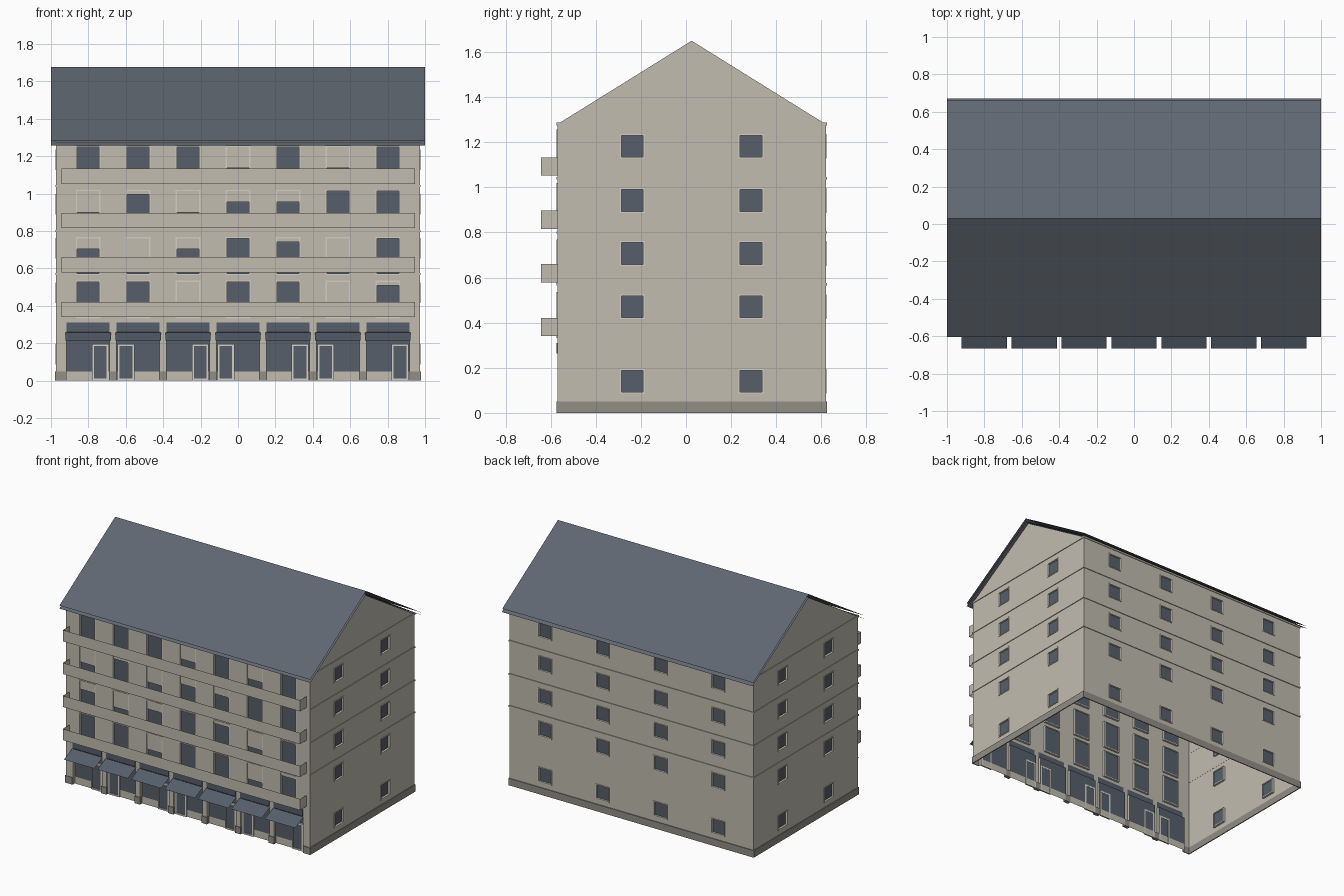
import bpy, bmesh
from mathutils import Vector

cube = bpy.data.objects.get("Cube")
if cube:
    bpy.data.objects.remove(cube)


def material(name, r, g, b):
    """Flat colour given as sRGB bytes."""
    lin = [((c / 255 + 0.055) / 1.055) ** 2.4 for c in (r, g, b)] + [1]
    m = bpy.data.materials.new(name)
    m.use_nodes = True
    m.diffuse_color = lin
    m.node_tree.nodes["Principled BSDF"].inputs["Base Color"].default_value = lin
    return m


WALL = material("wall plaster", 193, 188, 175)
TRIM = material("pale frame", 212, 208, 197)
GLASS = material("window glass", 86, 95, 106)
ROOF = material("roof slate", 96, 103, 113)
AWNING = material("awning cloth", 86, 95, 107)
PLINTH = material("plinth stone", 145, 142, 134)

HALF_X, HALF_Y, MID_Y, TOP = 0.972, 0.595, 0.025, 1.28

# Each side: centre, tangent, outward normal, half width
SIDES = {
    "front": (Vector((0, MID_Y - HALF_Y, 0)), Vector((1, 0, 0)), Vector((0, -1, 0)), HALF_X),
    "back": (Vector((0, MID_Y + HALF_Y, 0)), Vector((-1, 0, 0)), Vector((0, 1, 0)), HALF_X),
    "left": (Vector((HALF_X, MID_Y, 0)), Vector((0, 1, 0)), Vector((1, 0, 0)), HALF_Y),
    "right": (Vector((-HALF_X, MID_Y, 0)), Vector((0, -1, 0)), Vector((-1, 0, 0)), HALF_Y),
}


class Part:
    """Collects faces for one object, placed in the frame of a facade."""

    def __init__(self, name, mat, side="front"):
        self.name, self.mat, self.bm = name, mat, bmesh.new()
        self.c, self.t, self.n, self.half = SIDES[side]

    def at(self, u, z, d):
        return self.c + self.t * u + self.n * d + Vector((0, 0, z))

    def face(self, points):
        self.bm.faces.new([self.bm.verts.new(p) for p in points])

    def quad(self, u0, u1, z0, z1, d=0):
        self.face([self.at(u0, z0, d), self.at(u1, z0, d), self.at(u1, z1, d), self.at(u0, z1, d)])

    def box(self, u0, u1, z0, z1, d0, d1):
        vs = bmesh.ops.create_cube(self.bm, size=1)["verts"]
        for v in vs:
            x, y, z = v.co
            v.co = self.at(u1 if x > 0 else u0, z1 if z > 0 else z0, d1 if y > 0 else d0)
        bmesh.ops.recalc_face_normals(self.bm, faces=list({f for v in vs for f in v.link_faces}))

    def ring(self, u0, u1, z0, z1, w, d0, d1):
        self.box(u0, u0 + w, z0, z1, d0, d1)
        self.box(u1 - w, u1, z0, z1, d0, d1)
        self.box(u0 + w, u1 - w, z0, z0 + w, d0, d1)
        self.box(u0 + w, u1 - w, z1 - w, z1, d0, d1)

    def done(self):
        bmesh.ops.remove_doubles(self.bm, verts=self.bm.verts, dist=1e-5)
        me = bpy.data.meshes.new(self.name)
        self.bm.to_mesh(me)
        self.bm.free()
        me.materials.append(self.mat)
        ob = bpy.data.objects.new(self.name, me)
        bpy.context.scene.collection.objects.link(ob)
        return ob


def wall(side, holes):
    """Single-sheet facade with rectangular openings."""
    p = Part(side + "_wall", WALL, side)
    us = sorted({-p.half, p.half} | {u for h in holes for u in h[:2]})
    zs = sorted({0, TOP} | {z for h in holes for z in h[2:]})
    for u0, u1 in zip(us, us[1:]):
        for z0, z1 in zip(zs, zs[1:]):
            u, z = (u0 + u1) / 2, (z0 + z1) / 2
            if not any(a < u < b and c < z < d for a, b, c, d in holes):
                p.quad(u0, u1, z0, z1)
    p.done()


def windows(side, holes):
    frames = Part(side + "_window_frames", TRIM, side)
    panes = Part(side + "_window_panes", GLASS, side)
    for h in holes:
        frames.ring(*h, 0.007, -0.015, 0.004)
        panes.quad(*h, -0.010)
    frames.done()
    panes.done()


# Back and side facades with square windows
ROWS = (0.14, 0.471, 0.707, 0.942, 1.182)
for side, cols in (("back", (-0.69, -0.23, 0.23, 0.69)), ("left", (-0.263, 0.263)), ("right", (-0.263, 0.263))):
    holes = [(u - 0.055, u + 0.055, z - 0.055, z + 0.055) for u in cols for z in ROWS]
    wall(side, holes)
    windows(side, holes)
    bands = Part(side + "_floor_bands", WALL, side)
    for z in (0.57, 0.80, 1.04):
        bands.box(-bands.half - 0.004, bands.half + 0.004, z - 0.005, z + 0.005, -0.001, 0.005)
    bands.done()
    base = Part(side + "_plinth", PLINTH, side)
    base.box(-base.half - 0.005, base.half + 0.005, 0, 0.05, -0.001, 0.006)
    base.done()

# Front facade: tall balcony windows over a row of shops
BAYS = [0.267 * i for i in range(-3, 4)]
HEADS = (0.535, 0.768, 1.02, 1.257)
tall = [(u - 0.066, u + 0.066, z - 0.203, z) for z in HEADS for u in BAYS]
shops = [(u - 0.115, u + 0.115, 0, 0.26) for u in BAYS]
wall("front", tall + shops)
windows("front", tall)

# Roller blinds: share of each window covered, floor by floor
DROPS = ("0060006", "3630160", "6163300", "0060062")
DROPS = (DROPS[0][:5] + "61", DROPS[1][:5] + "60", DROPS[2], "0006060")
blinds = Part("roller_blinds", WALL)
for row, z in zip(DROPS, HEADS):
    for u, drop in zip(BAYS, row):
        if drop != "0":
            blinds.box(u - 0.059, u + 0.059, z - 0.007 - 0.019 * int(drop), z - 0.005, -0.008, 0.001)
blinds.done()

# Shopfronts: recessed glass, sill, reveals, and a door on alternating sides
glass = Part("shop_glass", GLASS)
sills = Part("shop_sills", WALL)
door_frames = Part("door_frames", TRIM)
door_panes = Part("door_panes", GLASS)
signs = Part("shop_signs", AWNING)
awnings = Part("awnings", AWNING)
for i, (u, (u0, u1, z0, z1)) in enumerate(zip(BAYS, shops)):
    glass.quad(u0, u1, 0.05, z1, -0.02)
    sills.quad(u0, u1, 0, 0.05, -0.02)
    for e in (u0, u1):
        sills.face([sills.at(e, z, d) for z, d in ((0, 0), (0, -0.02), (z1, -0.02), (z1, 0))])
    door = u + (0.065 if i % 2 == 0 else -0.065)
    door_frames.ring(door - 0.045, door + 0.045, 0, 0.197, 0.011, -0.021, -0.010)
    door_panes.quad(door - 0.036, door + 0.036, 0.010, 0.187, -0.014)
    signs.box(u0, u1, 0.264, 0.31, -0.001, 0.005)
    awnings.face([awnings.at(a, z, d) for a, z, d in (
        (u0 - 0.006, 0.214, 0.095), (u1 + 0.006, 0.214, 0.095),
        (u1 + 0.006, 0.258, 0), (u0 - 0.006, 0.258, 0))])
for p in (glass, sills, door_frames, door_panes, signs, awnings):
    p.done()

# Stone feet of the shop piers
feet = Part("pier_feet", PLINTH)
for i in range(-3, 3):
    u = 0.267 * (i + 0.5)
    feet.box(u - 0.021, u + 0.021, 0, 0.05, -0.02, 0.005)
for s in (-1, 1):
    feet.box(min(s * 0.92, s * 0.978), max(s * 0.92, s * 0.978), 0, 0.05, -0.001, 0.005)
feet.done()

# Balcony parapets: open front and end sheets
balconies = Part("balcony_parapets", WALL)
for z0 in (0.34, 0.579, 0.816, 1.052):
    z1 = z0 + 0.081
    balconies.quad(-0.945, 0.945, z0, z1, 0.074)
    for u in (-0.945, 0.945):
        balconies.face([balconies.at(u, z, d) for z, d in ((z0, 0), (z0, 0.074), (z1, 0.074), (z1, 0))])
balconies.done()

# Cornice under the eaves, and gable ends
for side in SIDES:
    cornice = Part(side + "_cornice", WALL, side)
    cornice.box(-cornice.half - 0.005, cornice.half + 0.005, 1.274, 1.288, -0.001, 0.005)
    cornice.done()
for side in ("left", "right"):
    gable = Part(side + "_gable", WALL, side)
    gable.face([gable.at(-HALF_Y, TOP, 0), gable.at(HALF_Y, TOP, 0), gable.at(0, 1.65, 0)])
    gable.done()

# Roof: upper covering and lower lining sheets
for name, ridge, eave, back in (("roof_covering", 1.677, 1.28, 0.663), ("roof_lining", 1.653, 1.258, 0.67)):
    roof = Part(name, ROOF)
    for y in (-0.605, back):
        quad = [(-1, y, eave), (1, y, eave), (1, 0.03, ridge), (-1, 0.03, ridge)]
        roof.face(quad if y < 0 else quad[::-1])
    roof.done()
